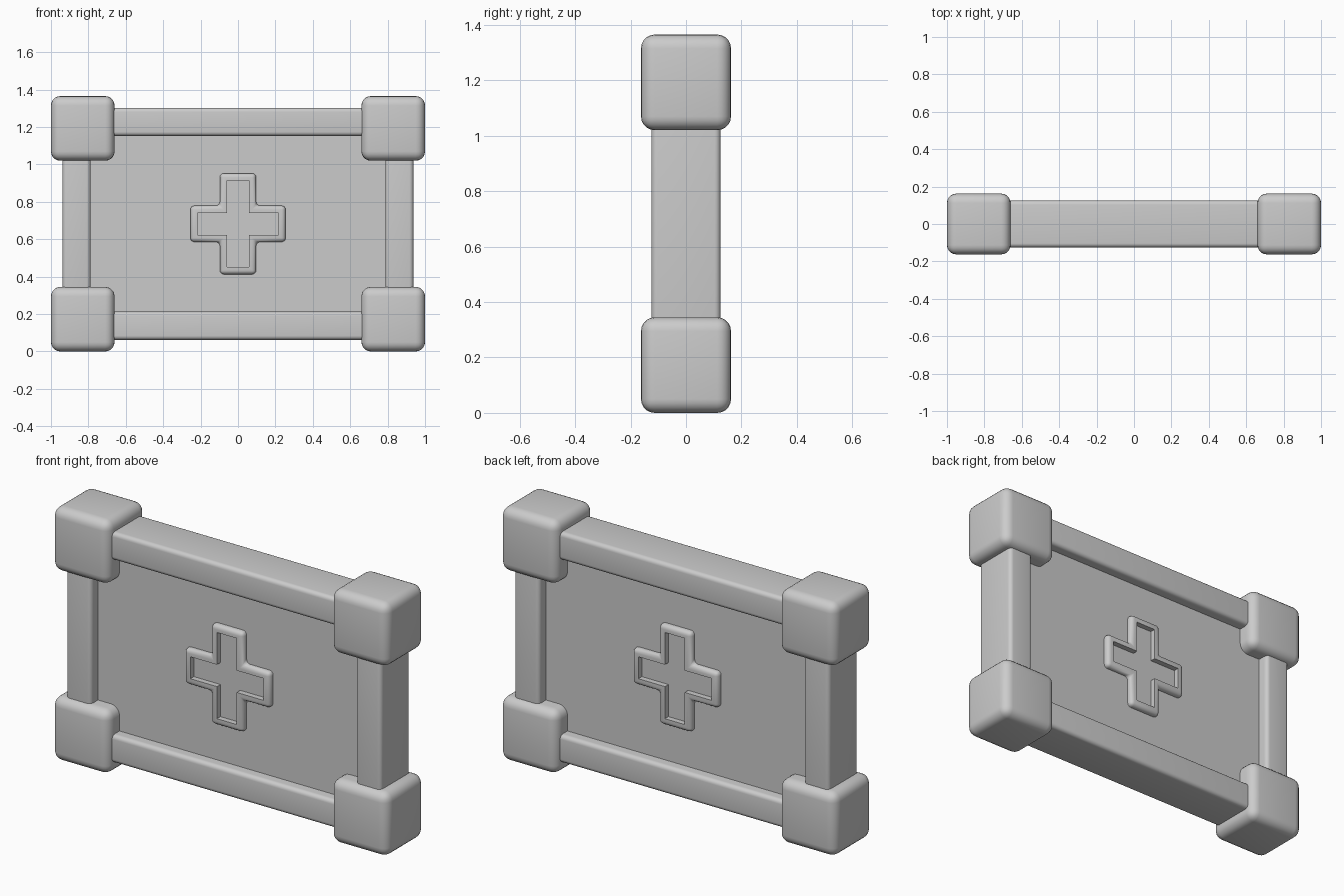
import bpy, bmesh

if "Cube" in bpy.data.objects:
    bpy.data.objects.remove(bpy.data.objects["Cube"])

ZC = 0.6825   # vertical centre of the case


def finish(bm, name):
    bmesh.ops.recalc_face_normals(bm, faces=bm.faces)
    me = bpy.data.meshes.new(name)
    bm.to_mesh(me)
    bm.free()
    ob = bpy.data.objects.new(name, me)
    bpy.context.collection.objects.link(ob)
    bpy.ops.object.select_all(action='DESELECT')
    bpy.context.view_layer.objects.active = ob
    ob.select_set(True)
    bpy.ops.object.shade_smooth_by_angle(angle=0.7)
    return ob


def rounded_box(name, centre, size, radius=0.0):
    bm = bmesh.new()
    bmesh.ops.create_cube(bm, size=1)
    bmesh.ops.scale(bm, vec=size, verts=bm.verts)
    if radius:
        bmesh.ops.bevel(bm, geom=bm.edges[:], offset=radius, segments=5,
                        profile=0.5, affect='EDGES')
    bmesh.ops.translate(bm, vec=centre, verts=bm.verts)
    return finish(bm, name)


def cross_outline(arm_x, arm_z, half_x, half_z):
    quarter = [(arm_x, half_z), (half_x, half_z), (half_x, arm_z)]
    pts = quarter[:]
    pts += [(-x, z) for x, z in reversed(quarter)]
    pts += [(-x, -z) for x, z in quarter]
    pts += [(x, -z) for x, z in reversed(quarter)]
    return pts


# thin centre panel
rounded_box("panel", (0, 0, ZC), (1.7, 0.13, 1.05))

# frame rails, ends hidden in the corner blocks
for s, n in ((1, "top"), (-1, "bottom")):
    rounded_box(n + "_rail", (0, 0, ZC + s * 0.545), (1.6, 0.25, 0.15), 0.022)
for s, n in ((1, "right"), (-1, "left")):
    rounded_box(n + "_rail", (s * 0.863, 0, ZC), (0.15, 0.25, 1.0), 0.022)

# rounded corner blocks
for sx, nx in ((1, "right"), (-1, "left")):
    for sz, nz in ((1, "top"), (-1, "bottom")):
        rounded_box(f"{nz}_{nx}_corner", (sx * 0.83, 0, ZC + sz * 0.51),
                    (0.34, 0.325, 0.345), 0.05)

# raised cross rim, passing through the panel to show on both sides
bm = bmesh.new()
outer = cross_outline(0.255, 0.27, 0.097, 0.097)
inner = cross_outline(0.217, 0.232, 0.059, 0.059)
loops = [[bm.verts.new((x, y, ZC + z)) for x, z in pts]
         for pts, y in ((outer, -0.095), (outer, 0.095), (inner, 0.095), (inner, -0.095))]
for a, b in zip(loops, loops[1:] + loops[:1]):
    for i in range(12):
        j = (i + 1) % 12
        bm.faces.new((a[i], a[j], b[j], b[i]))
bmesh.ops.recalc_face_normals(bm, faces=bm.faces)
rim = set(loops[0] + loops[1])
edges = [e for e in bm.edges if e.verts[0] in rim and e.verts[1] in rim]
bmesh.ops.bevel(bm, geom=edges, offset=0.022, segments=4, profile=0.5, affect='EDGES')
finish(bm, "cross_rim")
